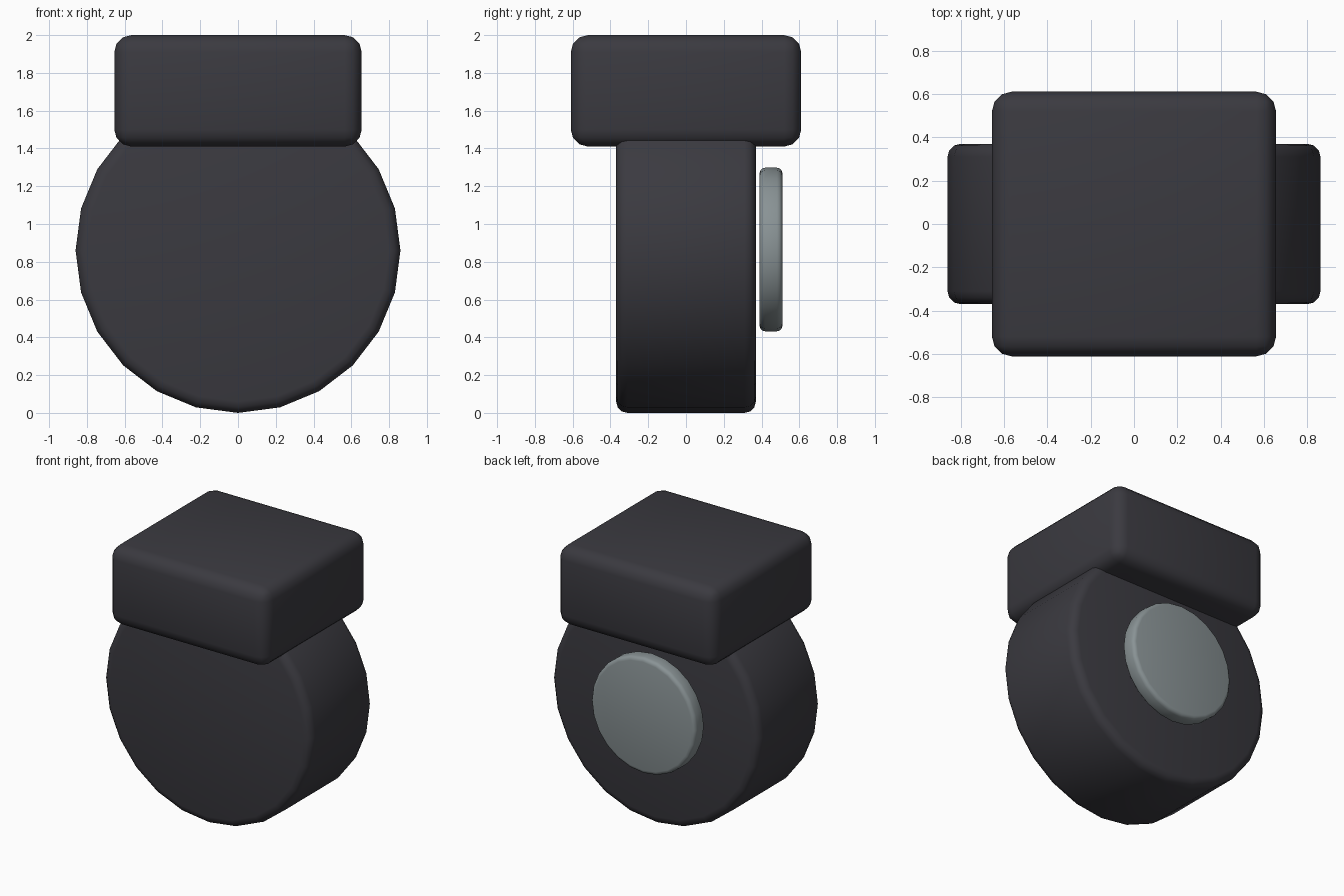
import bpy
import math

cube = bpy.data.objects.get("Cube")
if cube:
    bpy.data.objects.remove(cube, do_unlink=True)


def make_material(name, color):
    mat = bpy.data.materials.new(name)
    mat.use_nodes = True
    mat.diffuse_color = (*color, 1)
    bsdf = next(n for n in mat.node_tree.nodes if n.type == "BSDF_PRINCIPLED")
    bsdf.inputs["Base Color"].default_value = (*color, 1)
    return mat


def finish(name, mat, bevel, segments):
    """Name, colour, round the rims and smooth the active object."""
    obj = bpy.context.object
    obj.name = name
    obj.data.materials.append(mat)
    mod = obj.modifiers.new("rounded_edges", "BEVEL")
    mod.width = bevel
    mod.segments = segments
    mod.limit_method = "ANGLE"
    mod.angle_limit = math.radians(40)
    bpy.ops.object.modifier_apply(modifier=mod.name)
    bpy.ops.object.shade_smooth_by_angle(angle=math.radians(32))
    return obj


def disc(name, mat, radius, y_min, y_max, z, bevel):
    """Upright disc whose axle runs front to back."""
    bpy.ops.mesh.primitive_cylinder_add(
        vertices=24, radius=radius, depth=y_max - y_min,
        location=(0, (y_min + y_max) / 2, z), rotation=(math.pi / 2, 0, 0))
    bpy.ops.object.transform_apply(location=False)
    return finish(name, mat, bevel, 3)


dark = make_material("dark_charcoal", (0.043, 0.042, 0.051))
steel = make_material("grey_steel", (0.25, 0.29, 0.30))

# Wheel and the hub plate floating just behind it
disc("wheel", dark, 0.86, -0.37, 0.37, 0.86, 0.06)
disc("hub_plate", steel, 0.433, 0.39, 0.51, 0.865, 0.028)

# Mounting block over the top of the wheel
bpy.ops.mesh.primitive_cube_add(size=1, location=(0, 0, 1.705))
bpy.context.object.scale = (1.31, 1.22, 0.59)
bpy.ops.object.transform_apply(location=False, rotation=False)
finish("mount_block", dark, 0.09, 3)
